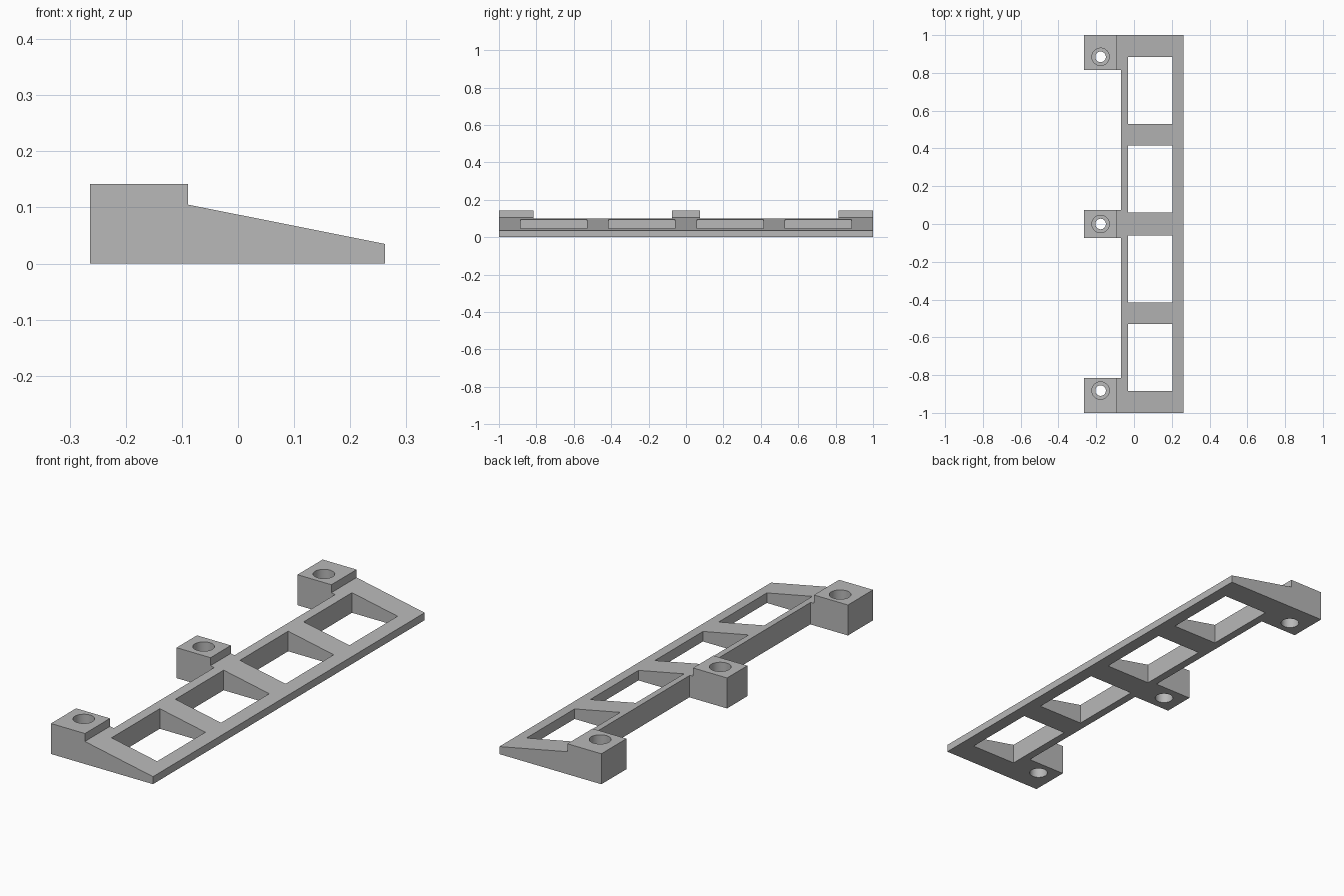
import bpy
import bmesh
from mathutils import Matrix

cube = bpy.data.objects.get("Cube")
if cube:
    bpy.data.objects.remove(cube)

grey = bpy.data.materials.new("plain grey")
grey.use_nodes = True
grey.diffuse_color = (0.48, 0.48, 0.48, 1)
grey.node_tree.nodes["Principled BSDF"].inputs["Base Color"].default_value = grey.diffuse_color


def make_object(name, bm):
    bmesh.ops.recalc_face_normals(bm, faces=bm.faces)
    mesh = bpy.data.meshes.new(name)
    bm.to_mesh(mesh)
    bm.free()
    mesh.materials.append(grey)
    obj = bpy.data.objects.new(name, mesh)
    bpy.context.collection.objects.link(obj)
    return obj


def extrude_along_y(name, profile, y0, y1):
    bm = bmesh.new()
    face = bm.faces.new([bm.verts.new((x, y0, z)) for x, z in profile])
    result = bmesh.ops.extrude_face_region(bm, geom=[face])
    verts = [v for v in result["geom"] if isinstance(v, bmesh.types.BMVert)]
    bmesh.ops.translate(bm, verts=verts, vec=(0, y1 - y0, 0))
    return make_object(name, bm)


def box(name, x0, x1, y0, y1):
    return extrude_along_y(name, [(x0, -0.1), (x1, -0.1), (x1, 0.3), (x0, 0.3)], y0, y1)


def cylinder(name, x, y, radius, z0, z1):
    bm = bmesh.new()
    bmesh.ops.create_cone(bm, cap_ends=True, segments=48, radius1=radius, radius2=radius,
                          depth=z1 - z0, matrix=Matrix.Translation((x, y, (z0 + z1) / 2)))
    return make_object(name, bm)


def cut(target, cutter):
    cutter.hide_render = True
    mod = target.modifiers.new("cut", "BOOLEAN")
    mod.operation = "DIFFERENCE"
    mod.solver = "EXACT"
    mod.object = cutter
    bpy.context.view_layer.objects.active = target
    bpy.ops.object.modifier_apply(modifier=mod.name)
    bpy.data.objects.remove(cutter)


# Wedge-shaped bracket with a raised step for the mounting posts
profile = [(-0.264, 0), (0.262, 0), (0.262, 0.035), (-0.089, 0.105),
           (-0.089, 0.142), (-0.264, 0.142)]
bracket = extrude_along_y("bracket_frame", profile, -1, 1)

# Open bays between the posts and windows through the sloped frame
for side in (-1, 1):
    cut(bracket, box("bay_cutter", -0.4, -0.07, *sorted((side * 0.075, side * 0.815))))
    for near, far in ((0.06, 0.415), (0.53, 0.885)):
        cut(bracket, box("window_cutter", -0.032, 0.203, *sorted((side * near, side * far))))

# Stepped screw holes: wide at both ends with a narrow throat
for y in (-0.882, 0, 0.885):
    for radius, z0, z1 in ((0.028, -0.1, 0.3), (0.046, 0.075, 0.3), (0.04, -0.1, 0.058)):
        cut(bracket, cylinder("hole_cutter", -0.177, y, radius, z0, z1))

bpy.ops.object.select_all(action="DESELECT")
bracket.select_set(True)
bpy.context.view_layer.objects.active = bracket
bpy.ops.object.shade_smooth_by_angle(angle=0.5)
